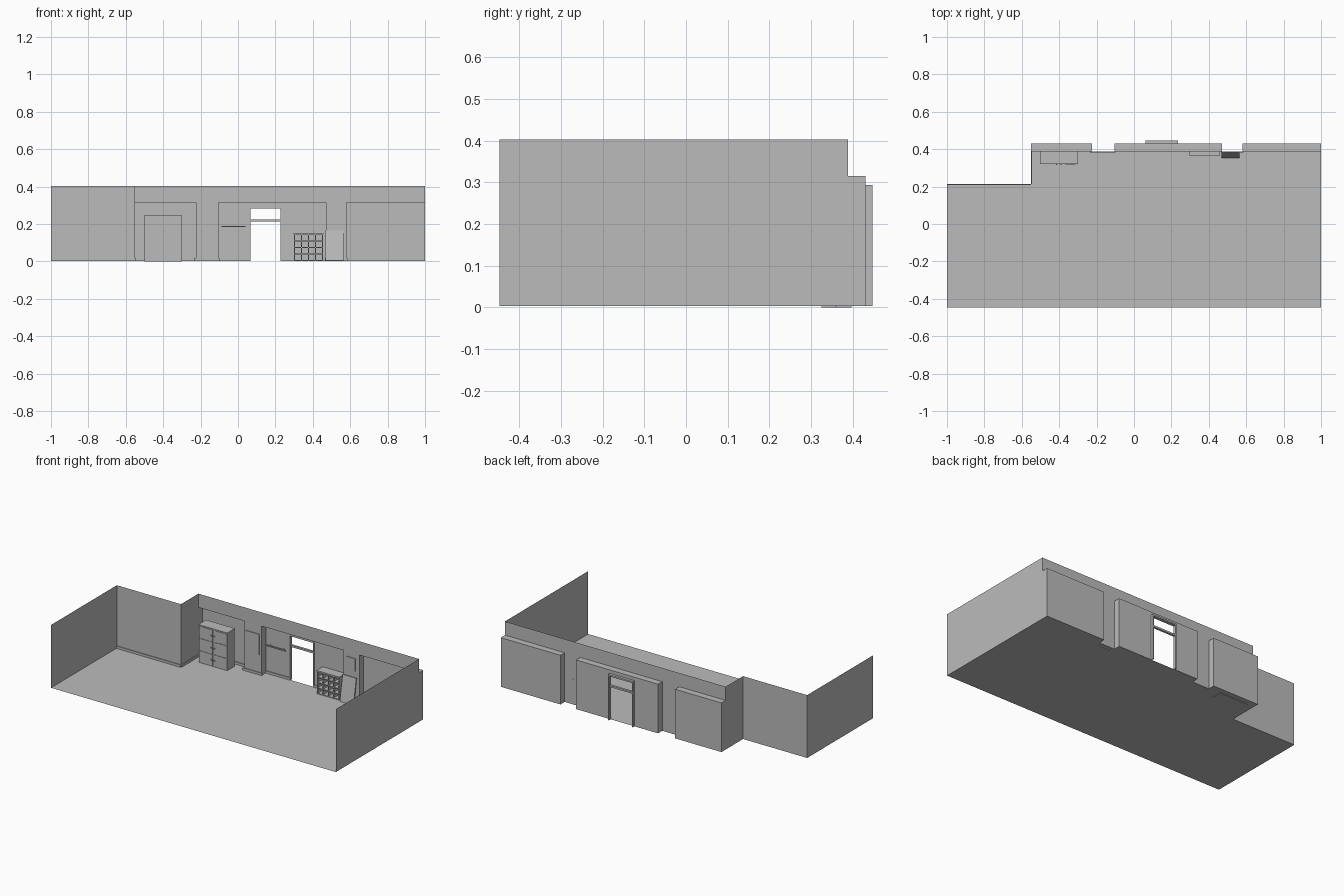
import bpy, bmesh
from math import atan2
from mathutils import Matrix, Vector

cube = bpy.data.objects.get("Cube")
if cube:
    bpy.data.objects.remove(cube, do_unlink=True)

grey = bpy.data.materials.new("plain_grey")
grey.use_nodes = True
grey.diffuse_color = (0.5, 0.5, 0.5, 1)
grey.node_tree.nodes["Principled BSDF"].inputs["Base Color"].default_value = (0.5, 0.5, 0.5, 1)

FLOOR, LINTEL, TOP = 0.003, 0.315, 0.402
FRONT, WALL, NICHE, STEP = -0.447, 0.388, 0.43, 0.213


def finish(name, bm):
    mesh = bpy.data.meshes.new(name)
    bm.to_mesh(mesh)
    bm.free()
    mesh.materials.append(grey)
    obj = bpy.data.objects.new(name, mesh)
    bpy.context.scene.collection.objects.link(obj)
    return obj


def add_box(bm, x0, x1, y0, y1, z0, z1):
    centre = Vector((x0 + x1, y0 + y1, z0 + z1)) / 2
    scale = Matrix.Diagonal((x1 - x0, y1 - y0, z1 - z0, 1))
    bmesh.ops.create_cube(bm, size=1, matrix=Matrix.Translation(centre) @ scale)


def boxes(name, *specs):
    bm = bmesh.new()
    for spec in specs:
        add_box(bm, *spec)
    return finish(name, bm)


def add_sheet(bm, points):
    bm.faces.new([bm.verts.new(p) for p in points])


def add_wall(bm, path, z0, z1):
    for (xa, ya), (xb, yb) in zip(path, path[1:]):
        add_sheet(bm, [(xa, ya, z0), (xb, yb, z0), (xb, yb, z1), (xa, ya, z1)])


# Floor follows the wall plan, including the shallow niches
niches = [(-0.55, -0.225), (-0.105, 0.47), (0.58, 1.0)]
plan = [(-1, FRONT), (-1, STEP), (-0.55, STEP)]
for a, b in niches:
    if a > -0.5:
        plan.append((a, WALL))
    plan += [(a, NICHE), (b, NICHE)]
    if b < 1:
        plan.append((b, WALL))
plan.append((1, FRONT))
bm = bmesh.new()
add_sheet(bm, [(x, y, FLOOR) for x, y in reversed(plan)])
finish("floor", bm)

# Lower walls, leaving the doorway open
DL, DR, DTOP = 0.066, 0.23, 0.29
split = plan.index((-0.105, NICHE)) + 1
bm = bmesh.new()
add_wall(bm, plan[:split] + [(DL, NICHE)], FLOOR, LINTEL)
add_wall(bm, [(DR, NICHE)] + plan[split:], FLOOR, LINTEL)
add_wall(bm, [(DL, NICHE), (DR, NICHE)], DTOP, LINTEL)
finish("lower_walls", bm)

# Upper band and niche ceilings
bm = bmesh.new()
add_wall(bm, [(-1, FRONT), (-1, STEP), (-0.55, STEP), (-0.55, WALL),
              (1, WALL), (1, FRONT)], LINTEL, TOP)
for a, b in niches:
    add_sheet(bm, [(a, WALL, LINTEL), (b, WALL, LINTEL), (b, NICHE, LINTEL), (a, NICHE, LINTEL)])
finish("upper_walls", bm)

# Baseboards
SKIRT = 0.018
boxes("baseboards",
      (-1, -0.55, STEP - 0.005, STEP, FLOOR, SKIRT),
      (-0.55, -0.545, STEP, NICHE, FLOOR, SKIRT),
      (-0.55, -0.225, NICHE - 0.005, NICHE, FLOOR, SKIRT),
      (-0.235, -0.1, WALL - 0.005, WALL, FLOOR, SKIRT),
      (-0.105, DL, NICHE - 0.005, NICHE, FLOOR, SKIRT),
      (DR, 0.47, NICHE - 0.005, NICHE, FLOOR, SKIRT),
      (0.465, 0.585, WALL - 0.005, WALL, FLOOR, SKIRT),
      (0.58, 1, NICHE - 0.005, NICHE, FLOOR, SKIRT))

# Door frame with open transom
JAMB, BACK = 0.007, 0.447
boxes("door_frame",
      (DL - 0.005, DL + JAMB - 0.005, NICHE - 0.004, BACK, FLOOR, DTOP),
      (DR - JAMB + 0.005, DR + 0.005, NICHE - 0.004, BACK, FLOOR, DTOP),
      (DL - 0.005, DR + 0.005, NICHE - 0.004, BACK, DTOP - JAMB, DTOP + 0.003),
      (DL, DR, NICHE, BACK - 0.003, 0.214, 0.225))

# Cabinet with two columns of three panels
CL, CR, CF, CT = -0.503, -0.30, 0.322, 0.245
boxes("cabinet_body", (CL + 0.003, CR - 0.003, CF + 0.003, 0.397, 0, CT - 0.006))
boxes("cabinet_top", (CL, CR, CF - 0.002, 0.397, CT - 0.006, CT))
half = (CR - CL) / 2
rows = [(0.01, 0.08), (0.084, 0.158), (0.162, 0.235)]
doors, knobs = [], []
for i in range(2):
    left = CL + i * half
    knob_x = CL + half + (0.012 if i else -0.012)
    for z0, z1 in rows:
        doors.append((left + 0.005, left + half - 0.002, CF, CF + 0.004, z0, z1))
        zm = (z0 + z1) / 2
        knobs.append((knob_x - 0.003, knob_x + 0.003, CF - 0.006, CF, zm - 0.003, zm + 0.003))
boxes("cabinet_doors", *doors)
boxes("cabinet_knobs", *knobs)
boxes("cabinet_pull", (-0.37, -0.312, CF - 0.003, CF, 0.157, 0.163))

# Cubby shelf, four by four
SL, SR, SF, SB, ST = 0.30, 0.455, 0.365, 0.425, 0.145
parts = [(SL, SR, SB - 0.003, SB, FLOOR, ST)]
for i in range(5):
    x = SL + (SR - SL - 0.005) * i / 4
    z = FLOOR + (ST - FLOOR - 0.005) * i / 4
    parts.append((x, x + 0.005, SF, SB, FLOOR, ST))
    parts.append((SL, SR, SF, SB, z, z + 0.005))
boxes("cubby_shelf", *parts)
boxes("shelf_top", (SL - 0.003, SR + 0.003, SF - 0.002, SB, ST, ST + 0.006))

# Board leaning on the right pillar
board = boxes("leaning_board", (0.467, 0.563, -0.003, 0.003, 0, 0.163))
board.location = (0, 0.357, FLOOR)
board.rotation_euler.x = -atan2(0.028, 0.16)

# Wall rail and framed pictures
boxes("wall_rail", (-0.088, 0.04, 0.413, 0.42, 0.183, 0.19),
      (-0.075, -0.07, 0.42, NICHE, 0.183, 0.19), (0.02, 0.025, 0.42, NICHE, 0.183, 0.19))
boxes("large_picture", (-0.216, -0.12, WALL - 0.005, WALL, 0.13, 0.26))
boxes("small_picture", (0.493, 0.553, WALL - 0.005, WALL, 0.205, 0.285))
